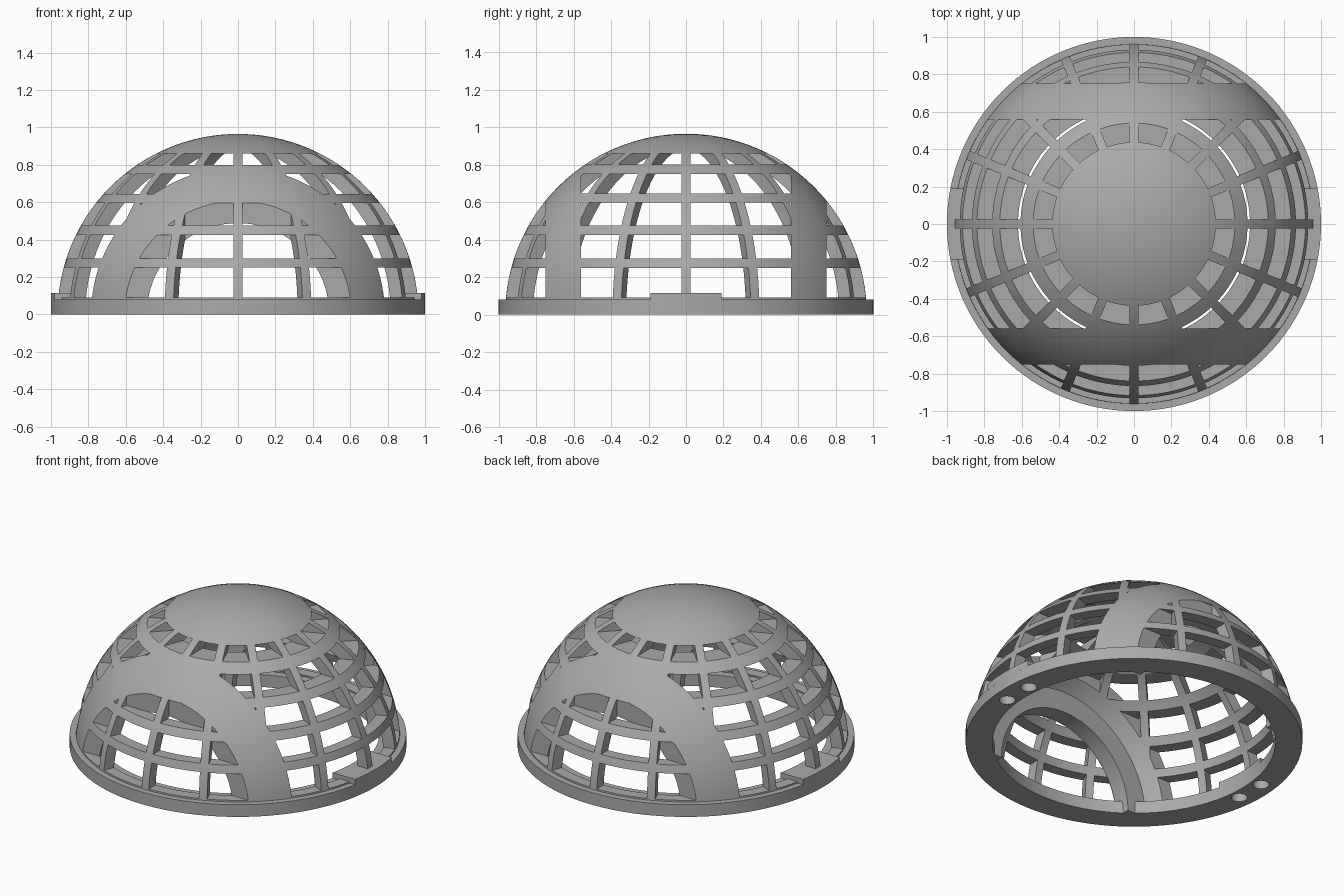
import bpy, bmesh
from math import sin, cos, pi, sqrt
from mathutils import Matrix, Vector

cube = bpy.data.objects.get("Cube")
if cube:
    bpy.data.objects.remove(cube, do_unlink=True)

grey = bpy.data.materials.new("plain grey")
grey.use_nodes = True
grey.diffuse_color = (0.4, 0.4, 0.4, 1)
grey.node_tree.nodes["Principled BSDF"].inputs["Base Color"].default_value = (0.4, 0.4, 0.4, 1)

OUTER, INNER = 0.965, 0.895        # dome shell radii
BAND_IN, BAND_OUT = 0.56, 0.75     # solid arch band, in |y|
RIB = 0.025                        # half width of a rib
RIBS = 16


def make_object(name, bm):
    bmesh.ops.remove_doubles(bm, verts=bm.verts, dist=1e-5)
    bmesh.ops.recalc_face_normals(bm, faces=bm.faces)
    mesh = bpy.data.meshes.new(name)
    bm.to_mesh(mesh)
    bm.free()
    mesh.materials.append(grey)
    obj = bpy.data.objects.new(name, mesh)
    bpy.context.collection.objects.link(obj)
    return obj


def lathe(name, profile, axis, angle, steps):
    """Spin a closed profile; a part turn gets end caps."""
    bm = bmesh.new()
    verts = [bm.verts.new(p) for p in profile]
    edges = [bm.edges.new((a, b)) for a, b in zip(verts, verts[1:] + verts[:1])]
    bmesh.ops.spin(bm, geom=verts + edges, cent=(0, 0, 0), axis=axis,
                   angle=angle, steps=steps)
    bmesh.ops.remove_doubles(bm, verts=bm.verts, dist=1e-5)
    if angle < 2 * pi - 0.01:
        bmesh.ops.holes_fill(bm, edges=[e for e in bm.edges if e.is_boundary])
    return make_object(name, bm)


def prism(bm, outline, z0, z1):
    low = [bm.verts.new((x, y, z0)) for x, y in outline]
    high = [bm.verts.new((x, y, z1)) for x, y in outline]
    bm.faces.new(low[::-1])
    bm.faces.new(high)
    for i in range(len(low)):
        j = (i + 1) % len(low)
        bm.faces.new((low[i], low[j], high[j], high[i]))


def clip(outline, limit, sign):
    """Keep the part of an outline where sign * y <= sign * limit."""
    result = []
    for a, b in zip(outline, outline[1:] + outline[:1]):
        da, db = sign * (a[1] - limit), sign * (b[1] - limit)
        if da <= 0:
            result.append(a)
        if da * db < 0:
            t = da / (da - db)
            result.append((a[0] + t * (b[0] - a[0]), limit))
    return result


def cut(obj, cutter):
    cutter.hide_render = True
    mod = obj.modifiers.new("cut", "BOOLEAN")
    mod.object, mod.operation, mod.solver = cutter, "DIFFERENCE", "EXACT"
    bpy.context.view_layer.objects.active = obj
    bpy.ops.object.modifier_apply(modifier=mod.name)
    bpy.data.objects.remove(cutter, do_unlink=True)


def smooth(obj):
    bpy.ops.object.select_all(action="DESELECT")
    obj.select_set(True)
    bpy.context.view_layer.objects.active = obj
    bpy.ops.object.shade_smooth_by_angle(angle=0.5)


# Dome shell, with its foot sunk into the base ring
def arc(radius, foot=0.07, count=32):
    return [(sqrt(max(radius ** 2 - z * z, 0)), 0, z)
            for z in [radius * sin(i / count * pi / 2) for i in range(count + 1)]
            if z > foot]


def foot_point(radius):
    return [(sqrt(radius ** 2 - 0.07 ** 2), 0, 0.07)]


dome = lathe("dome_shell", foot_point(OUTER) + arc(OUTER)
             + arc(INNER)[::-1] + foot_point(INNER), (0, 0, 1), 2 * pi, 128)

# Window cutters: wedges between parallel sided ribs, kept off the solid bands
rows = [(0.09, 0.25), (0.30, 0.425), (0.475, 0.597), (0.645, 0.75), (0.80, 0.86)]
bm = bmesh.new()
half = pi / RIBS
for k in range(RIBS):
    mid = (2 * k + 1) * half
    wedge = [(RIB / sin(half), 0), (1.1, -1.1 * sin(half) / cos(half) + RIB / cos(half)),
             (1.1, 1.1 * sin(half) / cos(half) - RIB / cos(half))]
    wedge = [(x * cos(mid) - y * sin(mid), x * sin(mid) + y * cos(mid)) for x, y in wedge]
    for row, (z0, z1) in enumerate(rows):
        if row == len(rows) - 1:
            pieces = [wedge]
        else:
            pieces = [clip(clip(wedge, BAND_IN, 1), -BAND_IN, -1),
                      clip(wedge, BAND_OUT, -1), clip(wedge, -BAND_OUT, 1)]
        for piece in pieces:
            if len(piece) > 2:
                prism(bm, piece, z0, z1)
cut(dome, make_object("window_cutter", bm))
smooth(dome)

# Base ring with round sockets underneath
base = lathe("base_ring", [(0.84, 0, 0), (1, 0, 0), (1, 0, 0.08), (0.84, 0, 0.08)],
             (0, 0, 1), 2 * pi, 128)
bm = bmesh.new()
for sx in (-1, 1):
    for sy in (-1, 1):
        bmesh.ops.create_cone(bm, cap_ends=True, segments=24, radius1=0.048,
                              radius2=0.048, depth=0.12,
                              matrix=Matrix.Translation((sx * 0.9, sy * 0.1, 0)))
cut(base, make_object("socket_cutter", bm))
smooth(base)

# Raised tabs on the left and right of the ring
for side, name in ((1, "left_tab"), (-1, "right_tab")):
    ys = [-0.19 + 0.38 * i / 12 for i in range(13)]
    outline = [(side * sqrt(1 - y * y), y) for y in ys]
    outline += [(side * sqrt(0.84 ** 2 - y * y), y) for y in ys[::-1]]
    bm = bmesh.new()
    prism(bm, outline, 0.07, 0.115)
    smooth(make_object(name, bm))

# Inner arches thickening the solid bands
for side, name in ((-1, "front_inner_arch"), (1, "back_inner_arch")):
    profile = [(0.49, side * BAND_OUT, 0), (0.49, side * 0.64, 0),
               (0.675, side * 0.64, 0), (0.55, side * BAND_OUT, 0)]
    smooth(lathe(name, profile, (0, -1, 0), pi, 64))
